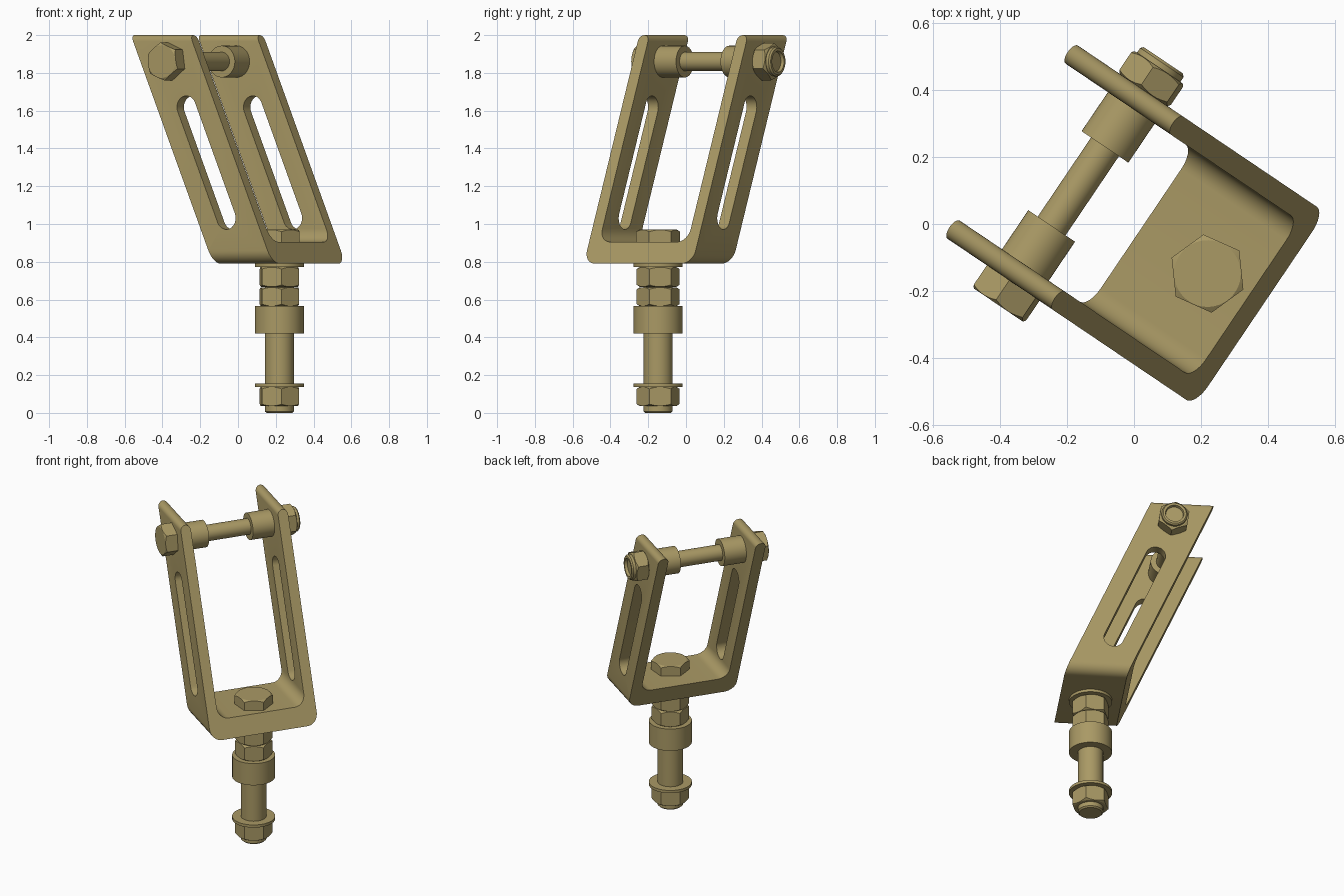
import bpy, bmesh
from math import sin, cos, pi, radians, atan
from mathutils import Matrix

if "Cube" in bpy.data.objects:
    bpy.data.objects.remove(bpy.data.objects["Cube"])

TURN = Matrix.Rotation(radians(56), 4, 'Z')   # local X = axle direction, local Y = lean direction
LEAN = 0.434                                  # sideways shift per unit of height
STEM_Y = -0.264
Z0, Z1 = 0.79, 2.0                            # fork bottom and top
AXLE_Z = 1.86
STEM = TURN @ Matrix.Translation((0, STEM_Y, 0))
AXLE = TURN @ Matrix.Translation((0, 0.2, AXLE_Z)) @ Matrix.Rotation(pi / 2, 4, 'Y')
SEG = 48
BRASS = bpy.data.materials.new("brass")
BRASS.diffuse_color = (0.40, 0.32, 0.13, 1)
BRASS.use_nodes = True
BRASS.node_tree.nodes["Principled BSDF"].inputs["Base Color"].default_value = BRASS.diffuse_color


def finish(name, bm, matrix, angle=28):
    bmesh.ops.transform(bm, matrix=matrix, verts=bm.verts)
    bmesh.ops.recalc_face_normals(bm, faces=bm.faces)
    me = bpy.data.meshes.new(name)
    bm.to_mesh(me)
    bm.free()
    me.materials.append(BRASS)
    ob = bpy.data.objects.new(name, me)
    bpy.context.collection.objects.link(ob)
    smooth(ob, angle)
    return ob


def smooth(ob, angle):
    bpy.ops.object.select_all(action='DESELECT')
    ob.select_set(True)
    bpy.context.view_layer.objects.active = ob
    bpy.ops.object.shade_smooth_by_angle(angle=radians(angle))


def rings(name, loops, matrix, angle=28):
    """Skin a closed solid through equal-length point loops."""
    bm = bmesh.new()
    rows = [[bm.verts.new(p) for p in loop] for loop in loops]
    n = len(rows[0])
    for a, b in zip(rows, rows[1:]):
        for i in range(n):
            j = (i + 1) % n
            bm.faces.new((a[i], a[j], b[j], b[i]))
    bm.faces.new(rows[0][::-1])
    bm.faces.new(rows[-1])
    return finish(name, bm, matrix, angle)


def turned(name, profile, matrix):
    """Round part from (radius, height) pairs."""
    return rings(name, [[(r * cos(2 * pi * i / SEG), r * sin(2 * pi * i / SEG), z)
                         for i in range(SEG)] for r, z in profile], matrix)


def hexagon(name, r, z0, z1, matrix, rot, chamfer=(True, True)):
    """Hexagonal nut or head with conical corner chamfers."""
    ap = r * cos(pi / 6)
    ang = [2 * pi * i / SEG for i in range(SEG)]
    rad = [ap / cos(a % (pi / 3) - pi / 6) for a in ang]

    def loop(z, sign=0):
        return [(R * cos(a), R * sin(a), z + sign * ((R - ap) * 0.65 + 0.001))
                for R, a in zip(rad, ang)]

    def disc(z):
        return [(ap * 0.98 * cos(a), ap * 0.98 * sin(a), z) for a in ang]
    loops = [disc(z0), loop(z0, 1)] if chamfer[0] else [loop(z0)]
    loops += [loop(z1, -1), disc(z1)] if chamfer[1] else [loop(z1)]
    return rings(name, loops, matrix @ Matrix.Rotation(radians(rot), 4, 'Z'), 24)


def arc(cx, cy, r, a0, a1, n=8):
    return [(cx + r * cos(radians(a0 + (a1 - a0) * i / n)),
             cy + r * sin(radians(a0 + (a1 - a0) * i / n))) for i in range(n + 1)]


# Fork: U profile with rounded tips, extruded and sheared backwards
W, T, BASE, FILLET = 0.347, 0.065, 0.115, 0.068
half = (arc(W - 0.07, Z0 + 0.07, 0.07, -90, 0)
        + arc(W - T / 2, Z1 - T / 2, T / 2, 0, 180, 12)
        + arc(W - T - FILLET, Z0 + BASE + FILLET, FILLET, 0, -90))
outline = half + [(-u, z) for u, z in reversed(half)]
fork = rings("fork", [[(u, STEM_Y + s * 0.189 + LEAN * (z - Z0), z) for u, z in outline]
                      for s in (-1, 1)], TURN)

# Long slot through both arms
mid_z, straight = 1.325, 0.32
tilt = Matrix.Rotation(-atan(LEAN), 4, 'X')
centre = Matrix.Translation((0, STEM_Y + LEAN * (mid_z - Z0), mid_z))
slot = arc(0, straight, 0.06, 0, 180, 16) + arc(0, -straight, 0.06, 180, 360, 16)
cutter = rings("slot_cutter", [[(x, y, z) for y, z in slot] for x in (-0.6, 0.6)],
               TURN @ centre @ tilt)
cutter.hide_render = True
mod = fork.modifiers.new("slots", 'BOOLEAN')
mod.operation, mod.solver, mod.object = 'DIFFERENCE', 'EXACT', cutter
bpy.context.view_layer.objects.active = fork
bpy.ops.object.modifier_apply(modifier=mod.name)
bpy.data.objects.remove(cutter)
smooth(fork, 28)

# Axle bolt, head, spacers and lock nut
turned("axle_rod", [(0.05, -0.36), (0.05, 0.435)], AXLE)
hexagon("axle_head", 0.102, -0.426, -W, AXLE, 52, (True, False))
hexagon("axle_nut", 0.1, W, 0.428, AXLE, 52)
turned("axle_nut_collar", [(0.078, 0.41), (0.078, 0.445), (0.07, 0.453),
                           (0.056, 0.453), (0.052, 0.436)], AXLE)
for side, s in (("left", -1), ("right", 1)):
    turned(side + "_spacer", [(0.084, s * 0.142), (0.084, s * (W - T))], AXLE)

# Stem bolt with head, washers, nuts and bushing
turned("stem_rod", [(0.068, 0), (0.077, 0.008), (0.077, 0.91)], STEM)
hexagon("stem_head", 0.117, Z0 + BASE, 0.97, STEM, -20, (False, True))
turned("upper_washer", [(0.13, 0.772), (0.13, 0.79)], STEM)
hexagon("upper_nut", 0.114, 0.667, 0.772, STEM, -20)
hexagon("middle_nut", 0.114, 0.565, 0.665, STEM, -20)
turned("bushing", [(0.13, 0.42), (0.13, 0.565)], STEM)
turned("lower_washer", [(0.13, 0.138), (0.13, 0.156)], STEM)
hexagon("lower_nut", 0.114, 0.036, 0.138, STEM, -20)
